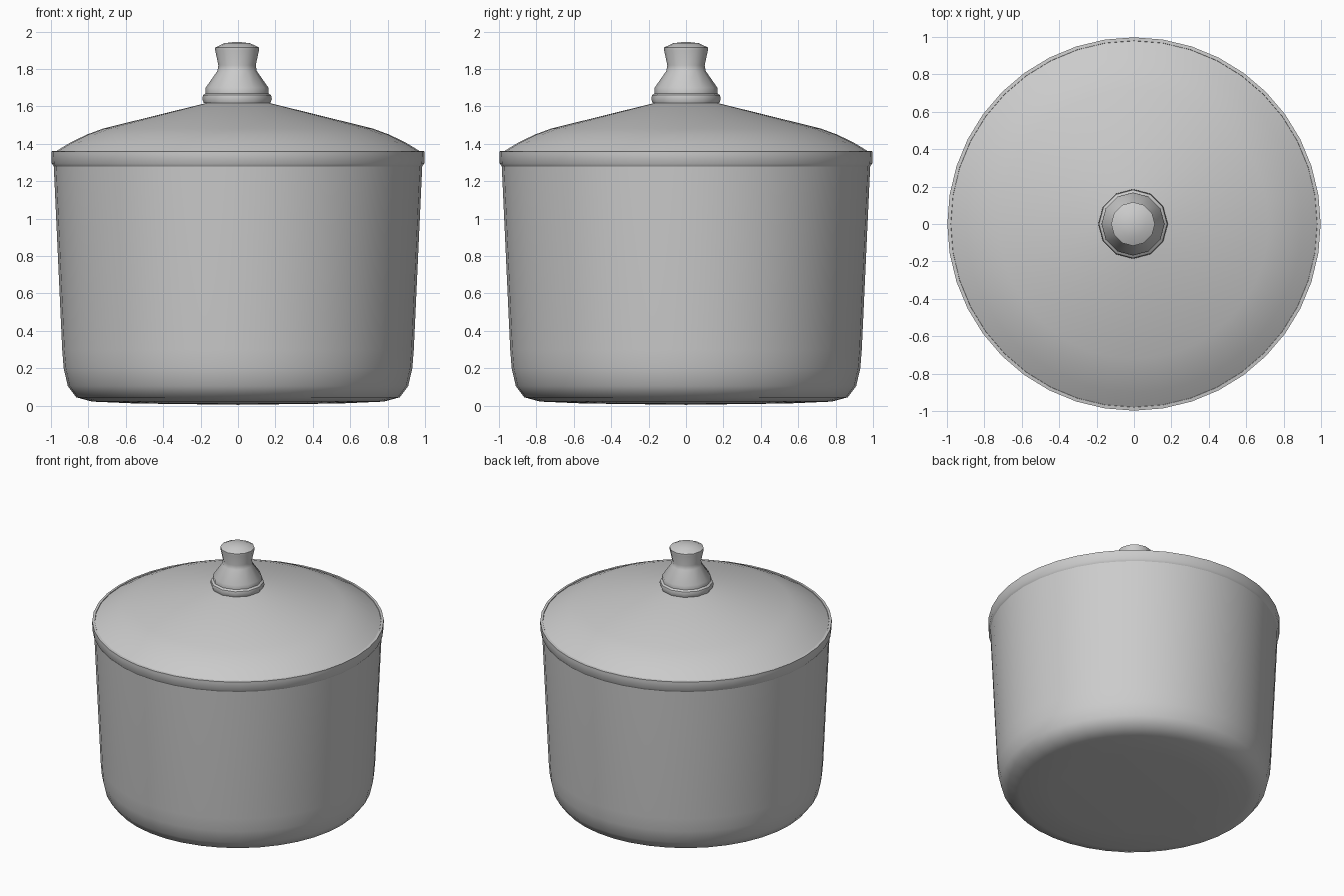
import bpy, bmesh, math

if "Cube" in bpy.data.objects:
    bpy.data.objects.remove(bpy.data.objects["Cube"])


def material(name, value):
    m = bpy.data.materials.new(name)
    m.diffuse_color = (value, value, value, 1)
    m.use_nodes = True
    m.node_tree.nodes["Principled BSDF"].inputs["Base Color"].default_value = m.diffuse_color
    return m


grey = material("plain grey", 0.6)


def lathe(name, profile, sides, angle, centre=(0, 0)):
    """Spin a radius/height profile around the vertical axis."""
    bm = bmesh.new()
    rings = []
    for r, z in profile:
        count = 1 if r == 0 else sides
        rings.append([bm.verts.new((r * math.cos(i * math.tau / sides) + centre[0],
                                    r * math.sin(i * math.tau / sides) + centre[1], z))
                      for i in range(count)])
    for a, b in zip(rings, rings[1:]):
        for i in range(sides):
            j = (i + 1) % sides
            if len(a) == 1:
                bm.faces.new((a[0], b[j], b[i]))
            elif len(b) == 1:
                bm.faces.new((a[i], a[j], b[0]))
            else:
                bm.faces.new((a[i], a[j], b[j], b[i]))
    me = bpy.data.meshes.new(name)
    bm.to_mesh(me)
    bm.free()
    ob = bpy.data.objects.new(name, me)
    bpy.context.collection.objects.link(ob)
    me.materials.append(grey)
    bpy.context.view_layer.objects.active = ob
    ob.select_set(True)
    bpy.ops.object.shade_smooth_by_angle(angle=math.radians(angle))
    ob.select_set(False)
    return ob


# Pot: flat base, rounded foot, slightly flaring wall and a thin rim
lathe("pot_body", [(0, 0.005), (0.55, 0.012), (0.78, 0.022), (0.865, 0.045), (0.91, 0.105),
                   (0.932, 0.2), (0.94, 0.3), (0.985, 1.28)], 40, 50)
lathe("pot_rim", [(0.985, 1.28), (0.996, 1.295), (0.998, 1.345), (0.998, 1.36),
                  (0.98, 1.362), (0.975, 1.34)], 40, 50)

# Lid: bevelled shoulder below a shallow cone
lathe("lid", [(0.982, 1.355), (0.9, 1.405), (0.81, 1.449), (0.72, 1.482),
              (0.17, 1.618), (0, 1.622)], 40, 50)

# Knob: footed ring, waisted stem and domed cap
knob_centre = (-0.005, 0)
lathe("knob_foot", [(0, 1.615), (0.178, 1.618), (0.186, 1.64), (0.182, 1.66),
                    (0.168, 1.67)], 12, 40, knob_centre)
lathe("knob_stem", [(0.168, 1.67), (0.168, 1.7), (0.105, 1.79), (0.1, 1.82),
                    (0.117, 1.9), (0.117, 1.915)], 12, 60, knob_centre)
lathe("knob_cap", [(0.117, 1.915), (0.07, 1.938), (0, 1.946)], 12, 40, knob_centre)
